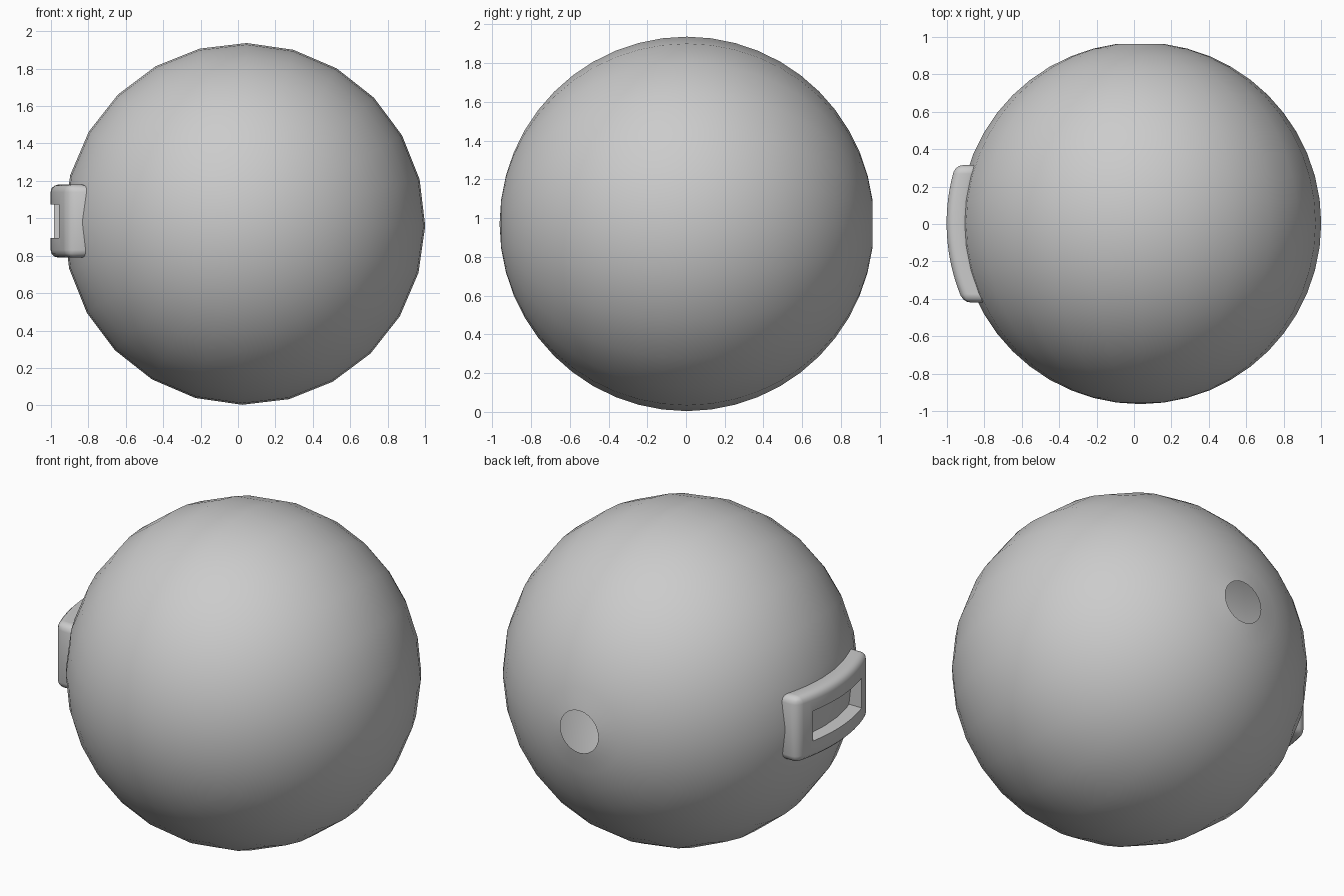
import bpy, bmesh, math
from mathutils import Matrix

if "Cube" in bpy.data.objects:
    bpy.data.objects.remove(bpy.data.objects["Cube"])

R = 0.967                      # ball radius
CX, CY, CZ = 0.034, 0.004, 0.97


def add_object(name, bm):
    bmesh.ops.recalc_face_normals(bm, faces=bm.faces)
    me = bpy.data.meshes.new(name)
    bm.to_mesh(me)
    bm.free()
    ob = bpy.data.objects.new(name, me)
    bpy.context.collection.objects.link(ob)
    return ob


def shade(ob, angle):
    bpy.ops.object.select_all(action='DESELECT')
    ob.select_set(True)
    bpy.context.view_layer.objects.active = ob
    bpy.ops.object.shade_smooth_by_angle(angle=math.radians(angle))


def curved_block(name, y0, y1, z0, z1, r_in, r_out, n=16):
    """Block that wraps round the left side of the ball."""
    bm = bmesh.new()
    rows = []
    for i in range(n + 1):
        y = y0 + (y1 - y0) * i / n
        x = [CX - math.sqrt(r * r - (y - CY) ** 2) for r in (r_in, r_out)]
        rows.append([bm.verts.new((px, y, pz)) for px, pz in
                     ((x[0], z0), (x[1], z0), (x[1], z1), (x[0], z1))])
    for a, b in zip(rows, rows[1:]):
        for k in range(4):
            bm.faces.new((a[k], a[(k + 1) % 4], b[(k + 1) % 4], b[k]))
    bm.faces.new(rows[0])
    bm.faces.new(rows[-1])
    return add_object(name, bm)


# Ball shell: poles along y, pole fan removed at the back to leave a round hole
bm = bmesh.new()
bmesh.ops.create_uvsphere(bm, u_segments=24, v_segments=24, radius=R)
top = max(bm.verts, key=lambda v: v.co.z)
bmesh.ops.delete(bm, geom=[top], context='VERTS')
bm.transform(Matrix.Translation((CX, CY, CZ))
             @ Matrix.Rotation(0.012, 4, 'Y')
             @ Matrix.Rotation(-math.pi / 2, 4, 'X'))
ball = add_object("ball_shell", bm)
shade(ball, 40)

# Rounded handle frame on the left, with a window cut through it
handle = curved_block("side_handle", -0.42, 0.315, 0.79, 1.18, 0.91, 1.036)
bevel = handle.modifiers.new("round_edges", 'BEVEL')
bevel.width = 0.04
bevel.segments = 3
bevel.limit_method = 'ANGLE'
bevel.angle_limit = math.radians(40)

cutter = curved_block("window_cutter", -0.30, 0.20, 0.895, 1.075, 0.8, 1.2)
cutter.hide_render = True
cutter.hide_viewport = False
cutter.display_type = 'WIRE'
cut = handle.modifiers.new("window", 'BOOLEAN')
cut.operation = 'DIFFERENCE'
cut.solver = 'EXACT'
cut.object = cutter

# Bake the handle so the cutter can go, then smooth it
bpy.context.view_layer.objects.active = handle
handle.select_set(True)
for m in list(handle.modifiers):
    bpy.ops.object.modifier_apply(modifier=m.name)
bpy.data.objects.remove(cutter)
shade(handle, 35)
